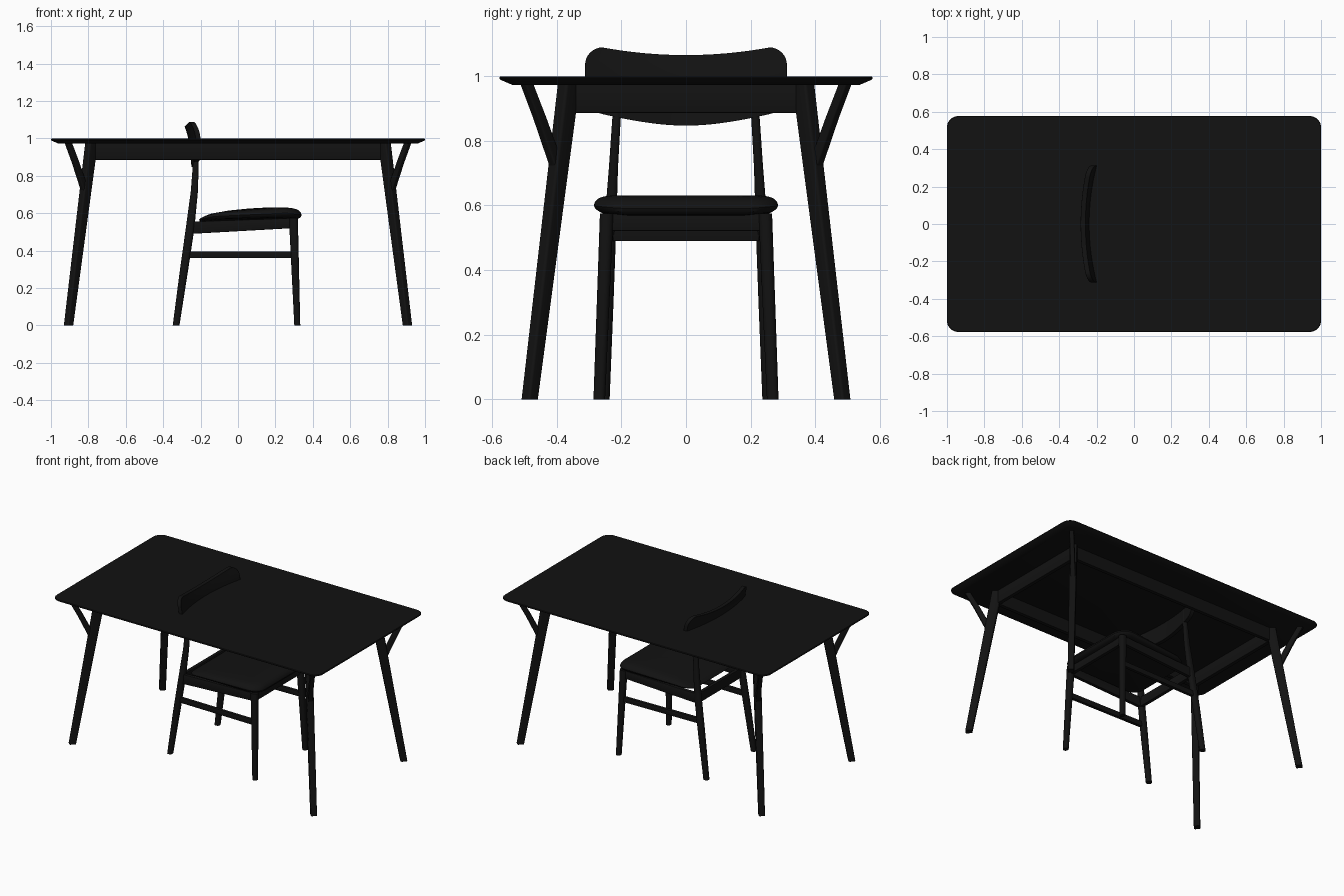
import bpy, bmesh, math
from math import sin, cos, pi

if "Cube" in bpy.data.objects:
    bpy.data.objects.remove(bpy.data.objects["Cube"])

black = bpy.data.materials.new("black_finish")
black.diffuse_color = (0.006, 0.006, 0.006, 1)
black.use_nodes = True
black.node_tree.nodes["Principled BSDF"].inputs["Base Color"].default_value = black.diffuse_color


def finish(name, bm, angle=35):
    bmesh.ops.recalc_face_normals(bm, faces=bm.faces[:])
    me = bpy.data.meshes.new(name)
    bm.to_mesh(me)
    bm.free()
    ob = bpy.data.objects.new(name, me)
    bpy.context.collection.objects.link(ob)
    me.materials.append(black)
    bpy.ops.object.select_all(action='DESELECT')
    ob.select_set(True)
    bpy.context.view_layer.objects.active = ob
    bpy.ops.object.shade_smooth_by_angle(angle=math.radians(angle))
    return ob


def outline(w, d, r, seg=5):
    """Rounded rectangle, full size w x d, corner radius r."""
    pts = []
    for k, (sx, sy) in enumerate([(1, 1), (-1, 1), (-1, -1), (1, -1)]):
        for i in range(seg + 1):
            a = (k + i / seg) * pi / 2
            pts.append((sx * (w / 2 - r) + r * cos(a), sy * (d / 2 - r) + r * sin(a)))
    return pts


def skin(name, rings):
    """Join equal-length rings of points into a closed solid."""
    bm = bmesh.new()
    vs = [[bm.verts.new(p) for p in ring] for ring in rings]
    n = len(vs[0])
    for a, b in zip(vs, vs[1:]):
        for i in range(n):
            bm.faces.new((a[i], a[(i + 1) % n], b[(i + 1) % n], b[i]))
    bm.faces.new(vs[0][::-1])
    bm.faces.new(vs[-1])
    return finish(name, bm)


def post(name, sections, sx=1, sy=1, rot=0.0, rnd=0.2):
    """Tapered post through (x, y, z, width, depth), mirrored by signs."""
    rings = []
    for x, y, z, w, d in sections:
        rings.append([(sx * (x + u * cos(rot) - v * sin(rot)),
                       sy * (y + u * sin(rot) + v * cos(rot)), z)
                      for u, v in outline(w, d, rnd * min(w, d))])
    return skin(name, rings)


def bar(name, p, q, height_p, height_q, thick):
    """Horizontal board between two points (centre heights given by z)."""
    dx, dy = q[0] - p[0], q[1] - p[1]
    l = math.hypot(dx, dy)
    nx, ny = -dy / l, dx / l
    rings = [[(c[0] + nx * u, c[1] + ny * u, c[2] + v)
              for u, v in outline(thick, h, 0.004, 2)]
             for c, h in ((p, height_p), (q, height_q))]
    return skin(name, rings)


def lerp(x, table):
    if x <= table[0][0]:
        return table[0][1]
    for (a, za), (b, zb) in zip(table, table[1:]):
        if x <= b:
            return za + (zb - za) * (x - a) / (b - a)
    return table[-1][1]


# Table top with an undercut edge
skin("table_top", [[(x, y, z) for x, y in outline(2 - 2 * i, 1.154 - 2 * i, 0.06 - i / 2, 8)]
                   for i, z in ((0.04, 0.972), (0.003, 0.988), (0, 0.991), (0, 0.995), (0.003, 0.998))])

# Table legs with outward branches, set on the diagonal
for sx in (-1, 1):
    for sy in (-1, 1):
        post("table_leg", [(0.906, 0.483, 0, 0.042, 0.038),
                           (0.783, 0.362, 0.975, 0.062, 0.045)], sx, sy, pi / 4)
        post("table_leg_branch", [(0.815, 0.396, 0.71, 0.040, 0.030),
                                  (0.868, 0.452, 0.87, 0.037, 0.028),
                                  (0.907, 0.492, 0.975, 0.036, 0.027)], sx, sy, pi / 4)

# Apron frame under the top
for s in (-1, 1):
    bar("long_apron", (-0.785, s * 0.36, 0.93), (0.785, s * 0.36, 0.93), 0.09, 0.09, 0.026)
    bar("short_apron", (s * 0.78, -0.36, 0.93), (s * 0.78, 0.36, 0.93), 0.09, 0.09, 0.026)

# Chair legs, stretchers and side rails
for s in (-1, 1):
    post("chair_front_leg", [(0.317, 0.268, 0, 0.032, 0.036),
                             (0.296, 0.245, 0.575, 0.048, 0.042)], 1, s, 0, 0.45)
    post("chair_rear_leg", [(-0.331, 0.254, 0, 0.036, 0.036),
                            (-0.288, 0.244, 0.30, 0.044, 0.040),
                            (-0.256, 0.235, 0.52, 0.046, 0.038),
                            (-0.233, 0.224, 0.72, 0.038, 0.028),
                            (-0.225, 0.214, 0.88, 0.030, 0.026),
                            (-0.226, 0.209, 0.97, 0.024, 0.024)], 1, s, 0, 0.45)
    bar("side_stretcher", (-0.275, s * 0.242, 0.378), (0.303, s * 0.252, 0.378), 0.036, 0.036, 0.022)
    bar("side_rail", (-0.255, s * 0.235, 0.522), (0.296, s * 0.245, 0.547), 0.066, 0.054, 0.024)

# Cross rails under the seat
bar("rear_rail", (-0.25, -0.235, 0.522), (-0.25, 0.235, 0.522), 0.066, 0.066, 0.024)
bar("front_rail", (0.296, -0.245, 0.547), (0.296, 0.245, 0.547), 0.054, 0.054, 0.024)

# Padded seat, lower and narrower at the back
TOP = [(-0.21, 0.575), (-0.14, 0.598), (-0.05, 0.614), (0.06, 0.625), (0.15, 0.63), (0.26, 0.63), (0.34, 0.622)]
rings = []
for r, f in ((0.05, 0), (0.5, 0), (0.84, 0.0), (0.94, 0.06), (0.985, 0.22), (1, 0.42), (0.985, 0.65),
             (0.95, 0.83), (0.89, 0.95), (0.8, 1), (0.6, 1), (0.35, 1), (0.05, 1)):
    ring = []
    for u, v in outline(0.55, 0.57, 0.09, 8):
        x = 0.065 + u * r
        y = v * r * lerp(x, [(-0.21, 0.9), (0.15, 1.0)])
        low = 0.564 + 0.016 * (y / 0.285) ** 2 + lerp(x, [(-0.21, -0.015), (0.0, 0.0), (0.2, 0.0), (0.34, -0.004)])
        ring.append((x, y, low + f * (lerp(x, TOP) - low)))
    rings.append(ring)
skin("seat", rings)

# Curved backrest: shaped outline, bowed in plan and leaning back at the top
W, R = 0.312, 0.055
N, M = 40, 10
bm = bmesh.new()


def back_x(y, z):
    return lerp(z, [(0.84, -0.195), (0.98, -0.197), (1.03, -0.205), (1.09, -0.222)]) \
        - 0.045 * (1 - (y / W) ** 2) * lerp(z, [(0.84, 0.6), (1.06, 1.0)])


sides = []
for t in (0, -0.026):
    grid = []
    for i in range(N + 1):
        y = -W * cos(pi * i / N)
        e = max(0, abs(y) - (W - R))
        cut = R - math.sqrt(max(0, R * R - e * e))
        top = 1.064 + 0.024 * min(1, abs(y) / 0.26) ** 2 - cut
        bottom = 0.846 + 0.030 * (y / 0.2) ** 2 * (1 - 0.35 * abs(y) / W) + cut * 0.8
        grid.append([bm.verts.new((back_x(y, z) + t, y, z))
                     for z in (bottom + (top - bottom) * j / M for j in range(M + 1))])
    sides.append(grid)
    for i in range(N):
        for j in range(M):
            bm.faces.new((grid[i][j], grid[i + 1][j], grid[i + 1][j + 1], grid[i][j + 1]))
f, b = sides
loop = [(i, 0) for i in range(N)] + [(N, j) for j in range(M)] \
    + [(i, M) for i in range(N, 0, -1)] + [(0, j) for j in range(M, 0, -1)]
for (i, j), (k, l) in zip(loop, loop[1:] + loop[:1]):
    bm.faces.new((f[i][j], f[k][l], b[k][l], b[i][j]))
backrest = finish("backrest", bm)
bev = backrest.modifiers.new("soft_edge", 'BEVEL')
bev.width, bev.segments, bev.angle_limit = 0.005, 2, math.radians(50)
